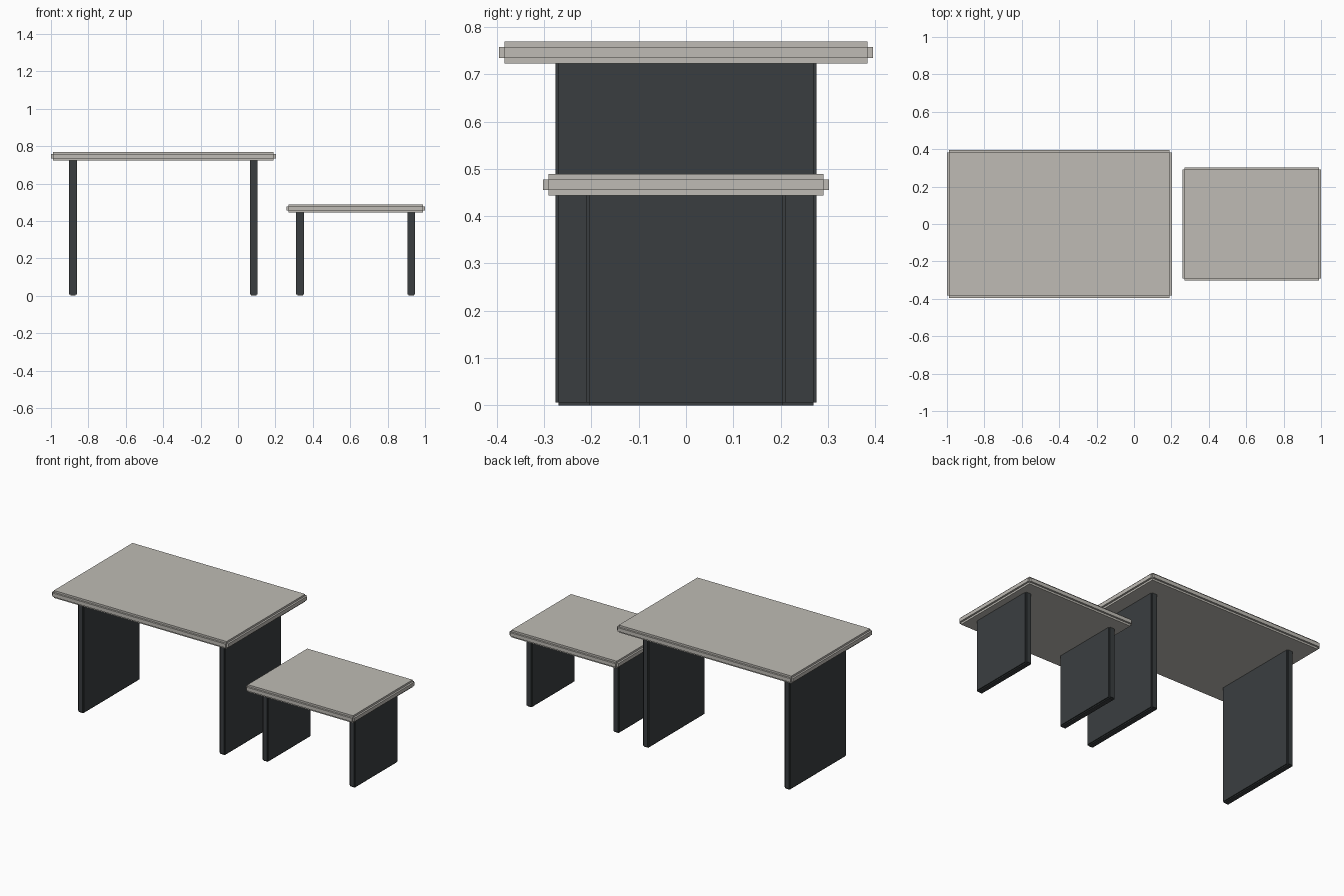
import bpy, bmesh
from mathutils import Matrix, Vector

if "Cube" in bpy.data.objects:
    bpy.data.objects.remove(bpy.data.objects["Cube"])


def material(name, rgb):
    m = bpy.data.materials.new(name)
    m.diffuse_color = (*rgb, 1)
    m.use_nodes = True
    m.node_tree.nodes["Principled BSDF"].inputs["Base Color"].default_value = m.diffuse_color
    return m


STONE = material("pale_stone", (0.52, 0.50, 0.46))
DARK = material("dark_metal", (0.042, 0.048, 0.051))


def stepped_box(name, lo, hi, step, mat):
    """Slab with stepped edges: three boxes, each full length on one axis."""
    lo, hi = Vector(lo), Vector(hi)
    centre, size = (lo + hi) / 2, hi - lo
    bm = bmesh.new()
    for axis in range(3):
        s = [size[i] if i == axis else size[i] - 2 * step for i in range(3)]
        bmesh.ops.create_cube(bm, size=1, matrix=Matrix.Translation(centre) @ Matrix.Diagonal((*s, 1)))
    # let two-axis spans stay full at the outer band
    mesh = bpy.data.meshes.new(name)
    bm.to_mesh(mesh)
    bm.free()
    mesh.materials.append(mat)
    ob = bpy.data.objects.new(name, mesh)
    bpy.context.collection.objects.link(ob)
    return ob


def table(name, cx, half_x, half_y, z0, z1, leg_off, leg_half_y):
    # table top
    stepped_box(name + "_top", (cx - half_x, -half_y, z0), (cx + half_x, half_y, z1), 0.0115, STONE)
    # pair of panel legs
    for side, label in ((-1, "left"), (1, "right")):
        x = cx + side * leg_off
        stepped_box(f"{name}_{label}_leg", (x - 0.021, -leg_half_y, 0),
                    (x + 0.021, leg_half_y, z0 + 0.007), 0.0065, DARK)


table("large_table", -0.399, 0.601, 0.395, 0.723, 0.769, 0.483, 0.276)
table("small_table", 0.629, 0.371, 0.302, 0.444, 0.489, 0.297, 0.211)
